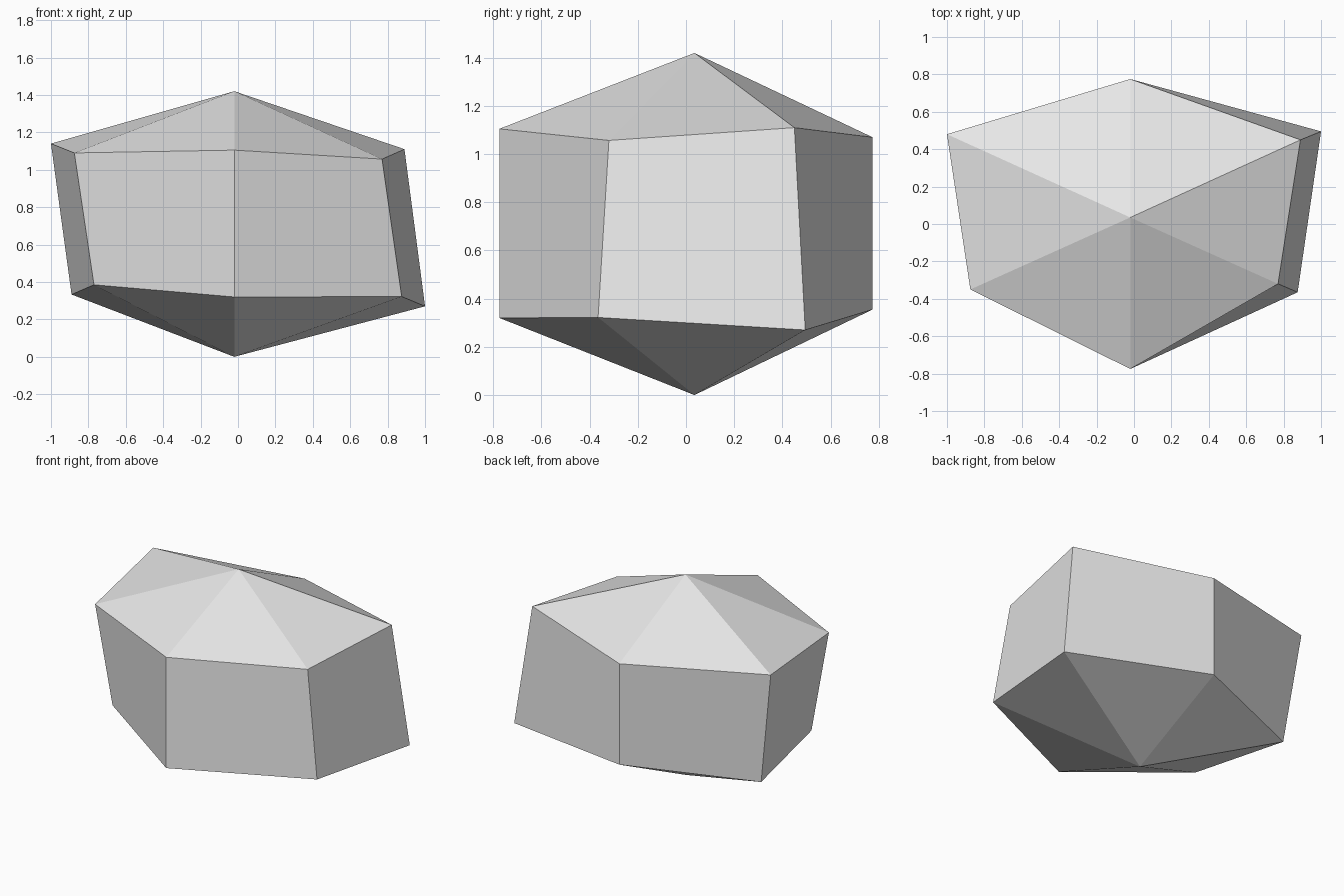
import bpy
import bmesh

default_cube = bpy.data.objects.get("Cube")
if default_cube:
    bpy.data.objects.remove(default_cube, do_unlink=True)

# Single stone colour
stone = bpy.data.materials.new("light_grey_stone")
stone.use_nodes = True
grey = (0.8, 0.8, 0.8, 1.0)
stone.diffuse_color = grey
stone.node_tree.nodes["Principled BSDF"].inputs["Base Color"].default_value = grey

# Six-sided rings, counterclockwise from the front corner
lower_ring = [(-0.02, -0.775, 0.32), (0.875, -0.365, 0.322), (1.0, 0.495, 0.27),
              (-0.02, 0.775, 0.355), (-0.89, 0.43, 0.333), (-0.77, -0.305, 0.385)]
upper_ring = [(-0.02, -0.775, 1.105), (0.77, -0.32, 1.057), (0.89, 0.45, 1.11),
              (-0.02, 0.775, 1.07), (-1.0, 0.48, 1.14), (-0.875, -0.35, 1.09)]

bm = bmesh.new()
bottom = bm.verts.new((-0.02, 0.035, 0.0))
top = bm.verts.new((-0.02, 0.035, 1.42))
low = [bm.verts.new(p) for p in lower_ring]
high = [bm.verts.new(p) for p in upper_ring]

# Bottom point, side walls and top point
for i in range(len(low)):
    j = (i + 1) % len(low)
    bm.faces.new((bottom, low[j], low[i]))
    bm.faces.new((low[i], low[j], high[j], high[i]))
    bm.faces.new((high[i], high[j], top))
bmesh.ops.recalc_face_normals(bm, faces=bm.faces[:])

mesh = bpy.data.meshes.new("faceted_rock")
bm.to_mesh(mesh)
bm.free()
mesh.materials.append(stone)
rock = bpy.data.objects.new("faceted_rock", mesh)
bpy.context.collection.objects.link(rock)
